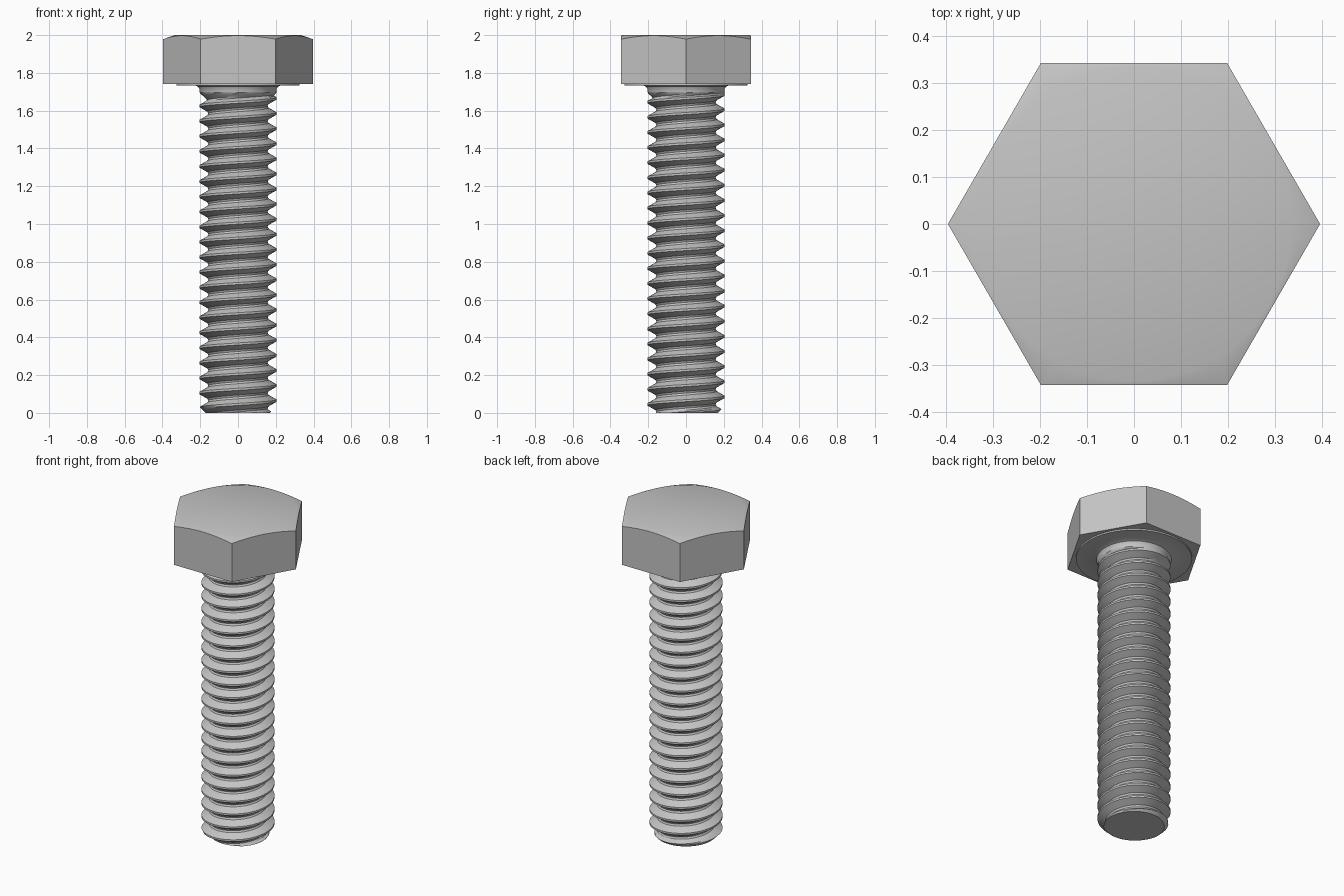
import bpy, bmesh, math

cube = bpy.data.objects.get("Cube")
if cube:
    bpy.data.objects.remove(cube, do_unlink=True)

steel = bpy.data.materials.new("steel grey")
steel.use_nodes = True
grey = (0.56, 0.56, 0.56, 1)
steel.diffuse_color = grey
steel.node_tree.nodes["Principled BSDF"].inputs["Base Color"].default_value = grey

SEGS = 72


def polar(r, a, z):
    return (r * math.cos(a), r * math.sin(a), z)


def finish(bm, name):
    """Clean the mesh, turn it into an object and shade it."""
    bmesh.ops.remove_doubles(bm, verts=bm.verts, dist=1e-5)
    bmesh.ops.recalc_face_normals(bm, faces=bm.faces)
    mesh = bpy.data.meshes.new(name)
    bm.to_mesh(mesh)
    bm.free()
    mesh.materials.append(steel)
    obj = bpy.data.objects.new(name, mesh)
    bpy.context.collection.objects.link(obj)
    bpy.ops.object.select_all(action="DESELECT")
    obj.select_set(True)
    bpy.context.view_layer.objects.active = obj
    bpy.ops.object.shade_smooth_by_angle(angle=math.radians(30))
    return obj


def bridge(bm, lower, upper):
    """Join two closed rings of equal length with quads."""
    n = len(lower)
    for i in range(n):
        j = (i + 1) % n
        bm.faces.new((lower[i], lower[j], upper[j], upper[i]))


# Hexagonal head with a conical chamfer on top
HEAD_R, FLAT_R, HEAD_Z = 0.396, 0.335, 1.741
bm = bmesh.new()
base, rim, crown = [], [], []
for i in range(SEGS):
    a = 2 * math.pi * i / SEGS
    off = a % (math.pi / 3) - math.pi / 6
    if abs(abs(off) - math.pi / 6) < 1e-6:
        r = HEAD_R
    else:
        r = HEAD_R * math.cos(math.pi / 6) / math.cos(off)
    base.append(bm.verts.new(polar(r, a, HEAD_Z)))
    rim.append(bm.verts.new(polar(r, a, 2 - 0.35 * (r - FLAT_R))))
    crown.append(bm.verts.new(polar(FLAT_R, a, 2)))
bridge(bm, base, rim)
bridge(bm, rim, crown)
bm.faces.new(base)
bm.faces.new(crown)
finish(bm, "hex_head")

# Bearing washer face and filleted neck
NECK_R, NECK_Z = 0.203, 1.70
bm = bmesh.new()
profile = [(NECK_R, NECK_Z), (0.205, 1.716), (0.211, 1.727), (0.222, 1.732),
           (0.325, 1.732), (0.325, HEAD_Z)]
rings = [[bm.verts.new(polar(r, 2 * math.pi * i / SEGS, z)) for i in range(SEGS)]
         for r, z in profile]
for low, high in zip(rings, rings[1:]):
    bridge(bm, low, high)
finish(bm, "washer_face")

# Threaded shank: a helical surface clipped to the shank length
PITCH, START = 0.08, 0.065
CREST, ROOT = 0.205, 0.157


def shank_radius(turn, z):
    phase = (z - START) / PITCH - turn
    d = abs(phase - round(phase))
    if d < 0.07:
        r = CREST
    elif d < 0.37:
        r = CREST + (0.162 - CREST) * (d - 0.07) / 0.3
    else:
        r = 0.162 + (ROOT - 0.162) * (d - 0.37) / 0.13
    # thread runs out into the neck, and the tip is chamfered
    ramp = ROOT + (NECK_R - ROOT) * (z - 1.65) / 0.045
    r = max(r, min(ramp, NECK_R))
    if z > NECK_Z - 1e-6:
        r = NECK_R
    return min(r, 0.17 + z)


steps = (-0.07, 0.07, 0.17, 0.27, 0.37, 0.5, 0.63, 0.73, 0.83)
turns = math.ceil(NECK_Z / PITCH) + 2
bm = bmesh.new()
columns = []
for i in range(SEGS + 1):
    turn = i / SEGS
    col = []
    for k in range(-3, turns):
        for s in steps:
            z = min(max(START + PITCH * (k + s + turn), 0), NECK_Z)
            col.append(bm.verts.new(polar(shank_radius(turn, z), 2 * math.pi * turn, z)))
    columns.append(col)
for a, b in zip(columns, columns[1:]):
    for k in range(len(a) - 1):
        bm.faces.new((a[k], b[k], b[k + 1], a[k + 1]))
bmesh.ops.remove_doubles(bm, verts=bm.verts, dist=1e-5)
bmesh.ops.dissolve_degenerate(bm, edges=bm.edges, dist=1e-5)

# Flat end of the shank
tip = [e for e in bm.edges if e.is_boundary and all(v.co.z < 1e-4 for v in e.verts)]
bmesh.ops.holes_fill(bm, edges=tip, sides=0)
finish(bm, "threaded_shank")
